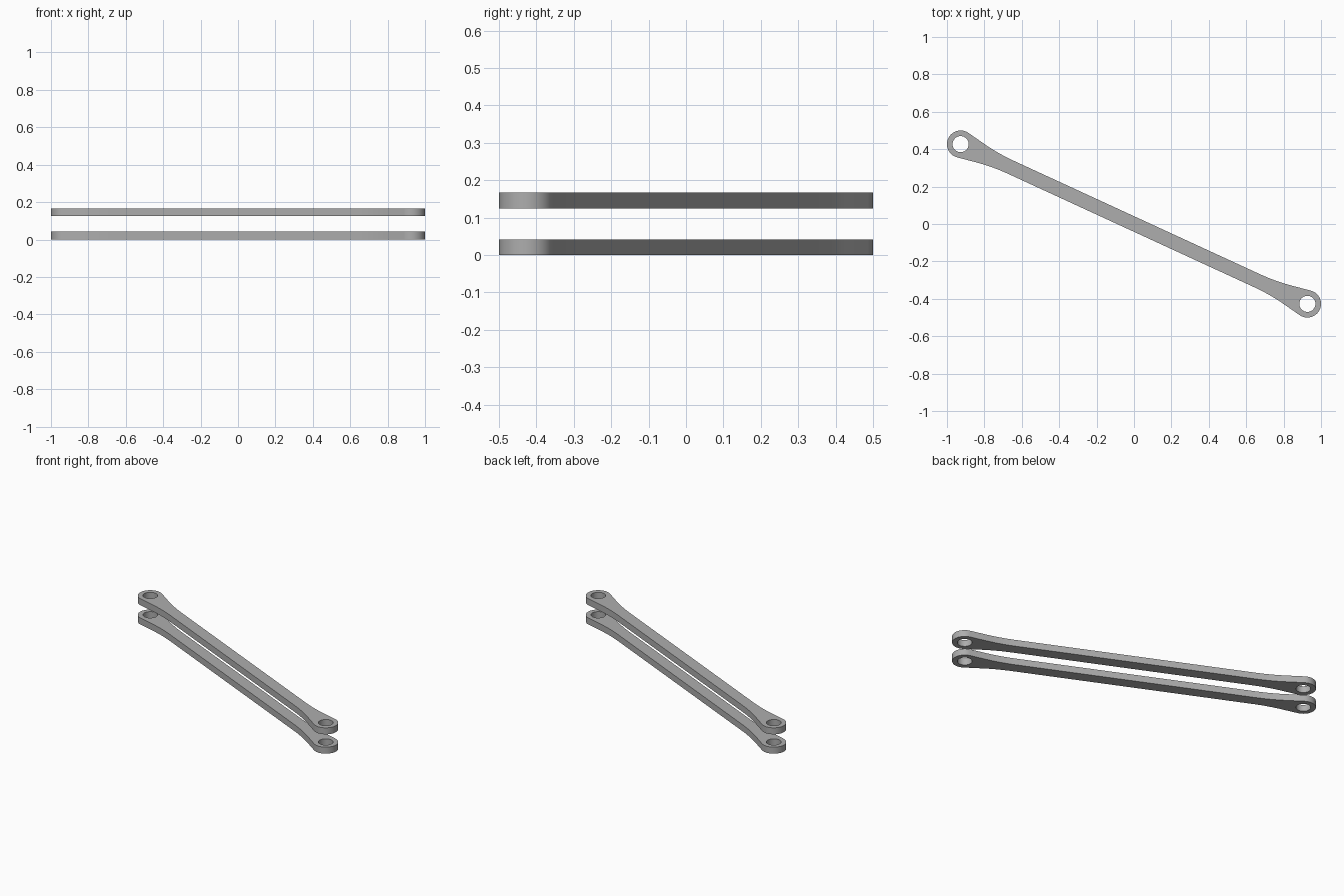
import bpy, bmesh
from math import sin, cos, pi, radians, hypot, atan2, tan
from mathutils import Matrix

if "Cube" in bpy.data.objects:
    bpy.data.objects.remove(bpy.data.objects["Cube"])

EYE_X, EYE_Y = 0.927, -0.427       # pivot eye centre
EYE_R, HOLE_R = 0.073, 0.043
HALF_W = 0.038                     # half width of the shank
THICK, GAP = 0.042, 0.125          # bar thickness and spacing
FLARE = radians(10)                # flare of the neck
BLEND = 0.09                       # length of the neck fillet on each side
REACH = hypot(EYE_X, EYE_Y)

steel = bpy.data.materials.new("grey_steel")
steel.use_nodes = True
colour = (0.42, 0.42, 0.42, 1)
steel.diffuse_color = colour
steel.node_tree.nodes["Principled BSDF"].inputs["Base Color"].default_value = colour


def arc(cx, cy, r, start, end, steps):
    return [(cx + r * cos(start + (end - start) * i / steps),
             cy + r * sin(start + (end - start) * i / steps)) for i in range(steps + 1)]


def half_outline():
    """Upper right neck fillet and rounded eye, then the lower neck mirrored."""
    tangent = pi / 2 + FLARE
    corner = REACH + EYE_R * cos(tangent) - (EYE_R * sin(tangent) - HALF_W) / tan(FLARE)
    r = BLEND / tan(FLARE / 2)
    neck = arc(corner - BLEND, HALF_W + r, r, -pi / 2, -pi / 2 + FLARE, 8)
    eye = arc(REACH, 0, EYE_R, tangent, -tangent, 40)
    return neck + eye + [(x, -y) for x, y in reversed(neck)]


def add_loop(bm, points):
    verts = [bm.verts.new((x, y, 0)) for x, y in points]
    return [bm.edges.new((a, b)) for a, b in zip(verts, verts[1:] + verts[:1])]


def link_bar(name, z):
    bm = bmesh.new()
    right = half_outline()
    edges = add_loop(bm, right + [(-x, -y) for x, y in right])
    # Pivot holes
    for side in (-1, 1):
        edges += add_loop(bm, arc(side * REACH, 0, HOLE_R, 0, 2 * pi, 40)[:-1])
    bmesh.ops.triangle_fill(bm, edges=edges, use_beauty=True)
    # Thickness
    top = bmesh.ops.extrude_face_region(bm, geom=bm.faces[:])["geom"]
    bmesh.ops.translate(bm, vec=(0, 0, THICK),
                        verts=[v for v in top if isinstance(v, bmesh.types.BMVert)])
    bmesh.ops.recalc_face_normals(bm, faces=bm.faces[:])
    bm.transform(Matrix.Translation((0, 0, z)) @ Matrix.Rotation(atan2(EYE_Y, EYE_X), 4, "Z"))
    mesh = bpy.data.meshes.new(name)
    bm.to_mesh(mesh)
    bm.free()
    mesh.materials.append(steel)
    obj = bpy.data.objects.new(name, mesh)
    bpy.context.collection.objects.link(obj)
    bpy.ops.object.select_all(action="DESELECT")
    obj.select_set(True)
    bpy.context.view_layer.objects.active = obj
    bpy.ops.object.shade_smooth_by_angle(angle=radians(30))


link_bar("lower_link_bar", 0)
link_bar("upper_link_bar", GAP)
